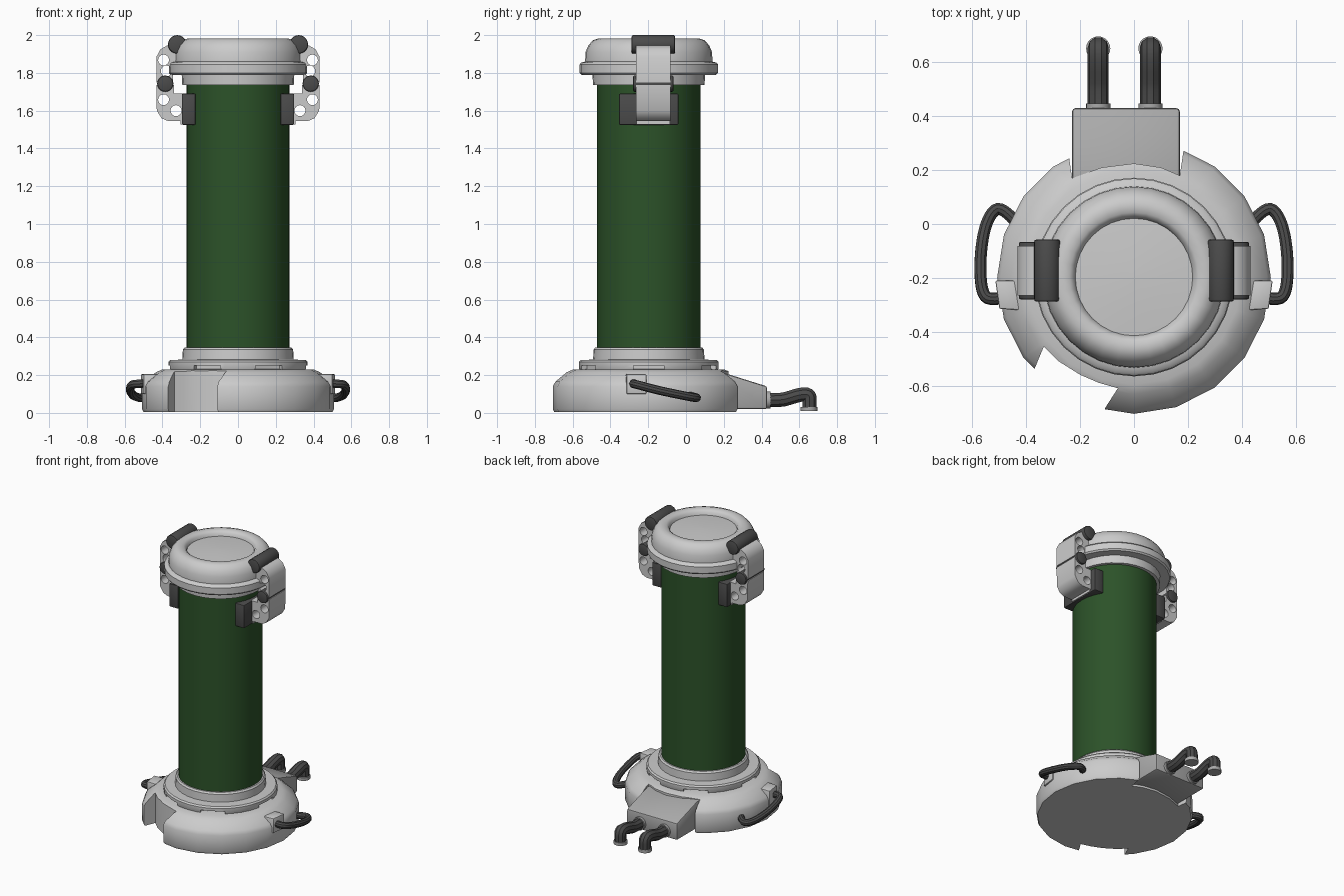
import bpy, bmesh, math
from mathutils import Vector

if "Cube" in bpy.data.objects:
    bpy.data.objects.remove(bpy.data.objects["Cube"])

CY = -0.197  # y of the main axis


def material(name, rgb):
    m = bpy.data.materials.new(name)
    m.diffuse_color = (*rgb, 1)
    m.use_nodes = True
    m.node_tree.nodes["Principled BSDF"].inputs["Base Color"].default_value = m.diffuse_color
    return m


GREEN = material("green_glass", (0.025, 0.085, 0.022))
DARK = material("dark_rubber", (0.07, 0.07, 0.07))
MID = material("mid_grey", (0.4, 0.4, 0.4))


def activate(ob):
    bpy.ops.object.select_all(action='DESELECT')
    ob.select_set(True)
    bpy.context.view_layer.objects.active = ob


def finish(ob, mat=None, angle=35):
    activate(ob)
    if mat:
        ob.data.materials.append(mat)
    bpy.ops.object.shade_smooth_by_angle(angle=math.radians(angle))
    return ob


def from_bmesh(name, bm):
    bmesh.ops.recalc_face_normals(bm, faces=bm.faces)
    me = bpy.data.meshes.new(name)
    bm.to_mesh(me)
    bm.free()
    ob = bpy.data.objects.new(name, me)
    bpy.context.collection.objects.link(ob)
    return ob


def lathe(name, profile, sides):
    """Turn an (r, z) profile about the main axis; profile ends get flat caps."""
    bm = bmesh.new()
    rings = []
    for r, z in profile:
        rings.append([bm.verts.new((r * math.sin(2 * math.pi * i / sides),
                                    CY - r * math.cos(2 * math.pi * i / sides), z))
                      for i in range(sides)])
    for a, b in zip(rings, rings[1:]):
        for i in range(sides):
            j = (i + 1) % sides
            bm.faces.new((a[i], a[j], b[j], b[i]))
    bm.faces.new(rings[0])
    bm.faces.new(rings[-1])
    return from_bmesh(name, bm)


def prism(name, pts, lo, hi, axis='z'):
    """Extrude a polygon: (x, y) points along z, or (y, z) points along x."""
    bm = bmesh.new()
    put = (lambda p, t: (p[0], p[1], t)) if axis == 'z' else (lambda p, t: (t, p[0], p[1]))
    a = [bm.verts.new(put(p, lo)) for p in pts]
    b = [bm.verts.new(put(p, hi)) for p in pts]
    bm.faces.new(a)
    bm.faces.new(b)
    for i in range(len(pts)):
        j = (i + 1) % len(pts)
        bm.faces.new((a[i], a[j], b[j], b[i]))
    return from_bmesh(name, bm)


def box(name, x, y, z, bevel=0.0):
    ob = prism(name, [(x[0], y[0]), (x[1], y[0]), (x[1], y[1]), (x[0], y[1])], *z)
    return round_edges(ob, bevel) if bevel else ob


def round_edges(ob, width):
    activate(ob)
    m = ob.modifiers.new("bevel", 'BEVEL')
    m.width, m.segments = width, 2
    bpy.ops.object.modifier_apply(modifier=m.name)
    return ob


def cut(ob, cutter):
    activate(ob)
    m = ob.modifiers.new("cut", 'BOOLEAN')
    m.operation, m.object, m.solver = 'DIFFERENCE', cutter, 'EXACT'
    bpy.ops.object.modifier_apply(modifier=m.name)
    bpy.data.objects.remove(cutter)


def curve_mesh(name, splines, cyclic, mat, **settings):
    cu = bpy.data.curves.new(name, 'CURVE')
    for k, v in settings.items():
        setattr(cu, k, v)
    for kind, pts in splines:
        sp = cu.splines.new(kind)
        sp.points.add(len(pts) - 1)
        for p, q in zip(sp.points, pts):
            p.co = (*q, 1)
        sp.use_cyclic_u = cyclic
        if kind == 'NURBS':
            sp.use_endpoint_u, sp.order_u, sp.resolution_u = True, 3, 4
    ob = bpy.data.objects.new(name, cu)
    bpy.context.collection.objects.link(ob)
    activate(ob)
    bpy.ops.object.convert(target='MESH')
    return finish(bpy.context.object, mat)


def hose(name, pts, r, mat=DARK):
    return curve_mesh(name, [('NURBS', pts)], False, mat, dimensions='3D',
                      bevel_depth=r, bevel_resolution=3, use_fill_caps=True)


def rod(name, x, z, r, y0, y1):
    bpy.ops.mesh.primitive_cylinder_add(vertices=20, radius=r, depth=y1 - y0,
                                        location=(x, (y0 + y1) / 2, z),
                                        rotation=(math.pi / 2, 0, 0))
    ob = bpy.context.object
    ob.name = name
    round_edges(ob, 0.008)
    return finish(ob, DARK)


def plate(name, outline, holes, s):
    """Clamp arm: outline in x-z with round through-holes, mirrored by s."""
    loops = [outline] + [[(x + 0.029 * math.cos(i * math.pi / 8),
                           z + 0.029 * math.sin(i * math.pi / 8)) for i in range(16)]
                         for x, z in holes]
    ob = curve_mesh(name, [('POLY', [(s * x, z, 0) for x, z in lp]) for lp in loops], True,
                    None, dimensions='2D', fill_mode='BOTH', extrude=0.092)
    ob.rotation_euler = (math.pi / 2, 0, 0)
    ob.location.y = -0.173


# Base with a front notch and a back opening for the connector
base = lathe("base", [(0.5, 0.005), (0.508, 0.02), (0.508, 0.14), (0.495, 0.165),
                      (0.435, 0.215), (0.40, 0.23), (0.30, 0.232)], 20)
cut(base, prism("front_cutter", [(-0.44, -0.65), (-0.368, -0.535), (-0.335, -0.455),
                                 (-0.28, -0.51), (-0.2, -0.56), (-0.13, -0.59),
                                 (-0.06, -0.61), (-0.105, -0.68), (-0.16, -0.78)], -0.1, 0.4))
cut(base, prism("back_cutter", [(-0.26, 0.38), (-0.23, 0.17), (-0.12, 0.21), (0.0, 0.225),
                                (0.1, 0.21), (0.17, 0.18), (0.2, 0.38)], -0.1, 0.4))
finish(base, angle=30)

# Stepped collar with shallow slots under its flange
collar = lathe("lower_collar", [(0.365, 0.228), (0.369, 0.235), (0.369, 0.27), (0.36, 0.28),
                                (0.295, 0.282), (0.292, 0.335), (0.283, 0.346),
                                (0.26, 0.346)], 32)
for a in (-27, 27, 90, 153, 207, 270):
    t = math.radians(a)
    c = box("slot_cutter", (-0.08, 0.08), (-0.5, -0.325), (0.2, 0.25))
    c.location = (0, CY, 0)
    c.rotation_euler.z = t
    cut(collar, c)
finish(collar)

# Green tube
finish(lathe("tube", [(0.273, 0.33), (0.273, 1.75)], 40), GREEN)

# Cap with rim, rounded crown and recessed top
finish(lathe("cap", [(0.26, 1.735), (0.295, 1.735), (0.298, 1.79), (0.357, 1.79),
                     (0.366, 1.80), (0.366, 1.845), (0.357, 1.855), (0.337, 1.86),
                     (0.335, 1.91), (0.32, 1.945), (0.297, 1.972), (0.27, 1.981),
                     (0.24, 1.978), (0.224, 1.965), (0.218, 1.945), (0.12, 1.952),
                     (0.01, 1.955)], 32))

for s, side in ((-1, "left"), (1, "right")):
    # Two-part hinged clamp
    plate(side + "_clamp_upper", [(0.31, 1.86), (0.33, 1.945), (0.375, 1.945), (0.41, 1.925),
                                  (0.432, 1.885), (0.432, 1.75), (0.345, 1.75), (0.345, 1.8)],
          [(0.394, 1.868), (0.38, 1.81)], s)
    plate(side + "_clamp_lower", [(0.285, 1.545), (0.37, 1.545), (0.405, 1.56), (0.43, 1.6),
                                  (0.432, 1.735), (0.34, 1.735), (0.34, 1.69), (0.285, 1.69)],
          [(0.394, 1.658), (0.328, 1.6)], s)
    rod(side + "_clamp_roller", s * 0.322, 1.951, 0.049, -0.288, -0.058)
    rod(side + "_clamp_axle", s * 0.385, 1.743, 0.043, -0.28, -0.066)
    # Dark mounting block on the tube
    xs = sorted((s * 0.225, s * 0.297))
    finish(box(side + "_clamp_mount", xs, (-0.355, -0.04), (1.525, 1.69), 0.006), DARK)
    xs = sorted((s * 0.25, s * 0.305))
    finish(box(side + "_clamp_foot", xs, (-0.262, -0.085), (1.528, 1.55)))
    # Carrying hose and its socket on the base
    xy = [(0.42, -0.32), (0.5, -0.315), (0.515, -0.21), (0.44, -0.21)]
    finish(round_edges(prism(side + "_hose_socket", [(s * x, y) for x, y in xy],
                             0.1, 0.205), 0.006))
    hose(side + "_side_hose", [(s * x, y, z) for x, y, z in (
        (0.47, -0.27, 0.155), (0.53, -0.285, 0.155), (0.565, -0.26, 0.15),
        (0.573, -0.15, 0.12), (0.56, -0.03, 0.095), (0.53, 0.045, 0.08),
        (0.49, 0.065, 0.08), (0.44, 0.01, 0.09))], 0.023)

# Connector housing at the back, sloping down to the pipes
house = prism("connector_housing", [(0.05, 0.02), (0.43, 0.02), (0.43, 0.14),
                                    (0.2, 0.212), (0.05, 0.212)], -0.23, 0.17, 'x')
finish(round_edges(house, 0.012), MID)

# Two pipes curving down to the floor, with collars at both ends
for x, side in ((-0.133, "left"), (0.061, "right")):
    hose(side + "_pipe", [(x, 0.42, 0.068), (x, 0.5, 0.066), (x, 0.55, 0.08),
                          (x, 0.6, 0.096), (x, 0.655, 0.1), (x, 0.655, 0.05),
                          (x, 0.655, 0.015)], 0.039)
    for end, loc, rot in (("inlet", (x, 0.437, 0.068), math.pi / 2),
                          ("outlet", (x, 0.652, 0.02), 0)):
        bpy.ops.mesh.primitive_cylinder_add(vertices=20, radius=0.045, depth=0.022,
                                            location=loc, rotation=(rot, 0, 0))
        bpy.context.object.name = f"{side}_pipe_{end}"
        finish(bpy.context.object, MID)
